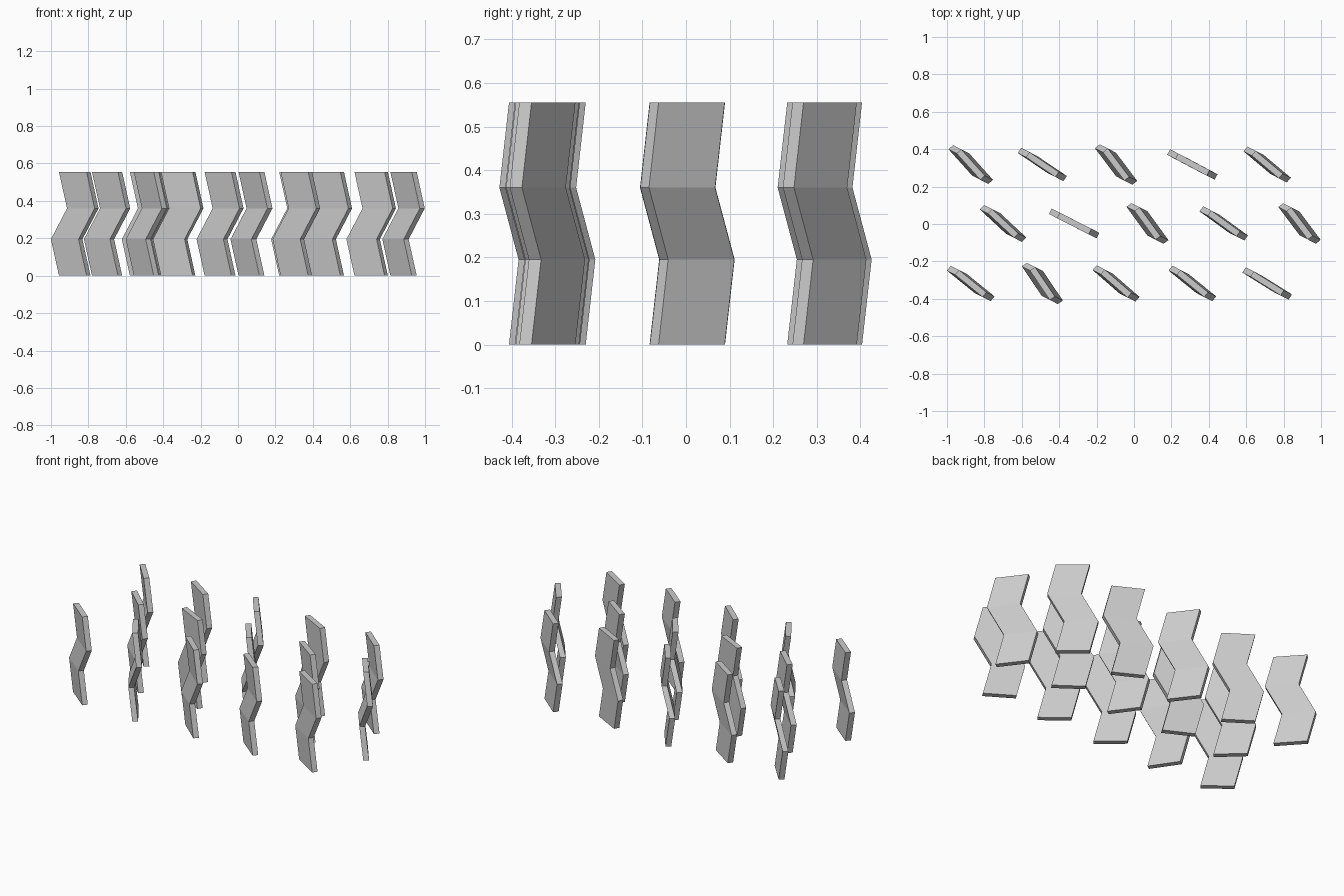
import bpy
import bmesh
import math
from mathutils import Vector

cube = bpy.data.objects.get("Cube")
if cube:
    bpy.data.objects.remove(cube, do_unlink=True)

# Plain grey finish
grey = bpy.data.materials.new("grey")
grey.use_nodes = True
colour = (0.6, 0.6, 0.6, 1.0)
grey.diffuse_color = colour
grey.node_tree.nodes["Principled BSDF"].inputs["Base Color"].default_value = colour

LENGTH, THICK = 0.19, 0.033
LEAN = Vector((0.043, -0.022, 0))
# Height and lean amount of each fold
FOLDS = [(0, 0), (0.195, -1), (0.36, 1), (0.555, 0)]


def folded_slab(name, x, y, degrees):
    """Vertical slab turned about z and kinked in a zigzag."""
    a = math.radians(degrees)
    along = Vector((math.cos(a), -math.sin(a), 0)) * LENGTH / 2
    across = Vector((math.sin(a), math.cos(a), 0)) * THICK / 2
    bm = bmesh.new()
    rings = []
    for z, lean in FOLDS:
        centre = Vector((x, y, z)) + LEAN * lean
        rings.append([bm.verts.new(centre + along * s + across * t)
                      for s, t in ((-1, -1), (1, -1), (1, 1), (-1, 1))])
    for low, high in zip(rings, rings[1:]):
        for i in range(4):
            j = (i + 1) % 4
            bm.faces.new((low[i], low[j], high[j], high[i]))
    bm.faces.new(rings[0][::-1])
    bm.faces.new(rings[-1])
    bmesh.ops.recalc_face_normals(bm, faces=bm.faces)
    mesh = bpy.data.meshes.new(name)
    bm.to_mesh(mesh)
    bm.free()
    mesh.materials.append(grey)
    bpy.context.collection.objects.link(bpy.data.objects.new(name, mesh))


# Three staggered rows: y position, x positions, turn of each slab
outer_x = (-0.873, -0.49, -0.096, 0.312, 0.712)
middle_x = (-0.70, -0.32, 0.072, 0.48, 0.885)
rows = {
    "back": (0.318, outer_x, (48, 34, 53, 28, 40)),
    "middle": (0.003, middle_x, (43, 27, 54, 36, 53)),
    "front": (-0.318, outer_x, (39, 56, 41, 39, 32)),
}
for row, (y, xs, turns) in rows.items():
    for n, (x, turn) in enumerate(zip(xs, turns), 1):
        folded_slab(f"{row}_slab_{n}", x, y, turn)
